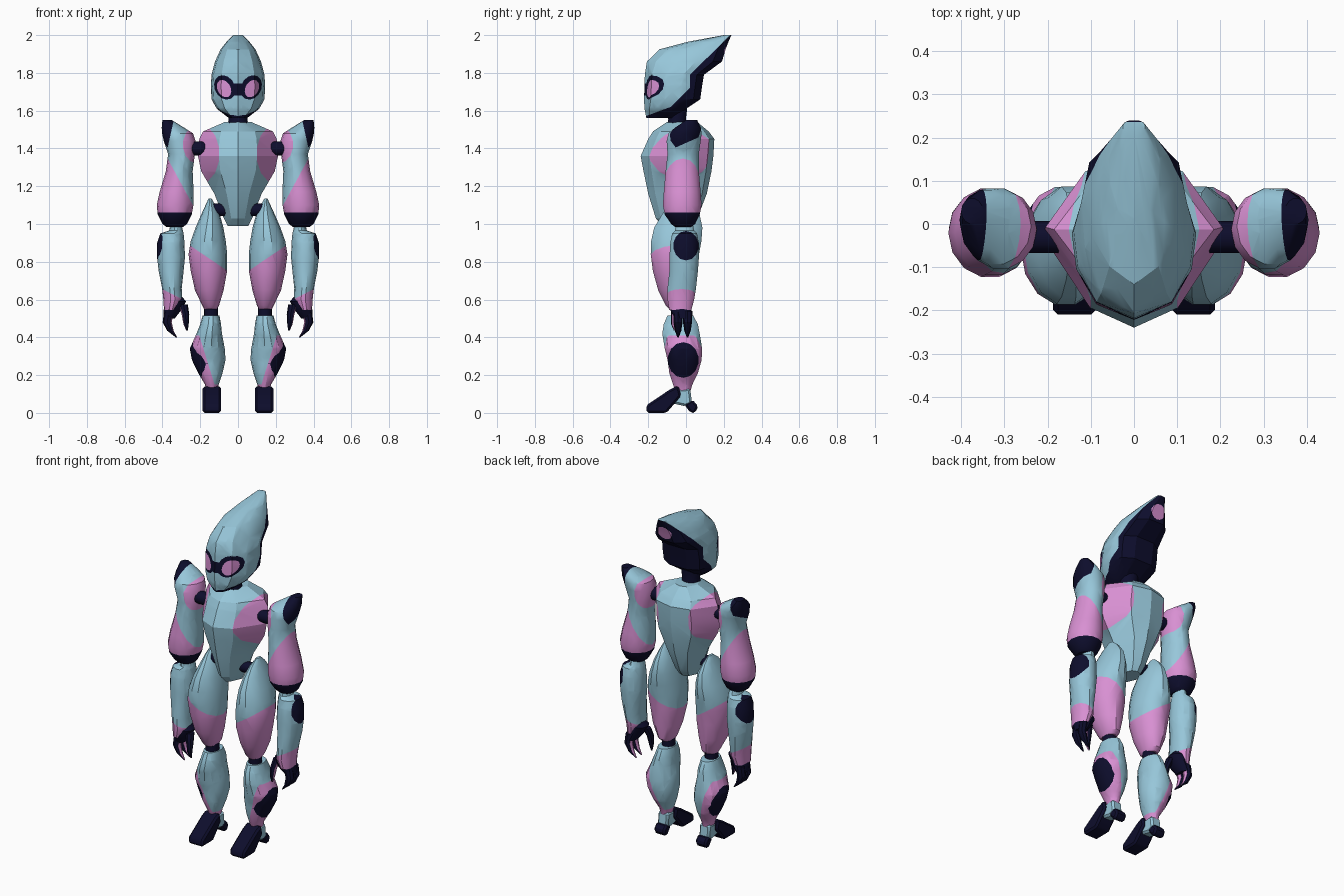
import bpy, bmesh, math
from mathutils import Vector

if "Cube" in bpy.data.objects:
    bpy.data.objects.remove(bpy.data.objects["Cube"])

COLOURS = {"light_blue": (0.31, 0.57, 0.70), "pink": (0.69, 0.28, 0.65), "navy": (0.004, 0.004, 0.025)}
MATS = []
for n, c in COLOURS.items():
    m = bpy.data.materials.new(n)
    m.diffuse_color = (*c, 1)
    m.use_nodes = True
    m.node_tree.nodes["Principled BSDF"].inputs["Base Color"].default_value = m.diffuse_color
    MATS.append(m)
BLUE, PINK, NAVY = range(3)
AX = {"x": 0, "y": 1, "z": 2}


def loft(rings, mat=BLUE):
    bm = bmesh.new()
    rows = [[bm.verts.new(p) for p in r] for r in rings]
    n = len(rows[0])
    for a, b in zip(rows, rows[1:]):
        for i in range(n):
            bm.faces.new((a[i], a[(i + 1) % n], b[(i + 1) % n], b[i]))
    bm.faces.new(rows[0])
    bm.faces.new(rows[-1])
    bmesh.ops.triangulate(bm, faces=bm.faces[:])
    bmesh.ops.recalc_face_normals(bm, faces=bm.faces[:])
    for f in bm.faces:
        f.material_index = mat
    return bm


def oval(z, x0, x1, y0, y1, n=14):
    """Horizontal elliptical ring from its extents."""
    return [((x0 + x1) / 2 + (x1 - x0) / 2 * math.cos(2 * math.pi * i / n),
             (y0 + y1) / 2 + (y1 - y0) / 2 * math.sin(2 * math.pi * i / n), z) for i in range(n)]


def shaped(z, w, f, b, half):
    """Horizontal symmetric ring from a half template of (width, depth) fractions."""
    right = [(u * w, f + t * (b - f), z) for u, t in half]
    return right + [(-x, y, z) for x, y, z in reversed(right) if x > 1e-6]


def plane(a, b, p, no):
    """Half-space limit in the a/b plane; the normal points out of the region."""
    co, nv = Vector((0, 0, 0)), Vector((0, 0, 0))
    co[AX[a]], co[AX[b]] = p
    nv[AX[a]], nv[AX[b]] = no
    return co, nv.normalized()


def below(a, p, q):
    """Region under the line p-q (p first along the axis a)."""
    return plane(a, "z", p, (p[1] - q[1], q[0] - p[0]))


def limit(a, v, sign):
    return plane(a, "z" if a != "z" else "x", (v, 0), (sign, 0))


def ellipse(a, c, r, tilt=0, n=14):
    out = []
    for i in range(n):
        t = 2 * math.pi * i / n
        u, v = r[0] * math.cos(t), r[1] * math.sin(t)
        nu, nv = math.cos(t) / r[0], math.sin(t) / r[1]
        ct, st = math.cos(tilt), math.sin(tilt)
        out.append(plane(a, "z", (c[0] + u * ct - v * st, c[1] + u * st + v * ct),
                         (nu * ct - nv * st, nu * st + nv * ct)))
    return out


def paint(bm, mat, planes):
    """Cut the faces along a convex region and colour its inside."""
    def inside(k):
        return [f for f in bm.faces if all((f.calc_center_median() - co).dot(no) < 1e-6
                                           for co, no in planes[:k])]
    for k, (co, no) in enumerate(planes):
        fs = inside(k)
        es = list({e for f in fs for e in f.edges})
        vs = list({v for f in fs for v in f.verts})
        bmesh.ops.bisect_plane(bm, geom=vs + es + fs, dist=1e-5, plane_co=co, plane_no=no)
    for f in inside(len(planes)):
        f.material_index = mat


def finish(bm, name, pair=False, angle=32):
    for side in ((1, -1) if pair else (0,)):
        b = bm.copy()
        if side == -1:
            for v in b.verts:
                v.co.x *= -1
            bmesh.ops.reverse_faces(b, faces=b.faces[:])
        for f in b.faces:
            f.smooth = True
        full = name + {1: "_right", -1: "_left", 0: ""}[side]
        me = bpy.data.meshes.new(full)
        b.to_mesh(me)
        b.free()
        for m in MATS:
            me.materials.append(m)
        me.set_sharp_from_angle(angle=math.radians(angle))
        bpy.context.collection.objects.link(bpy.data.objects.new(full, me))
    bm.free()


# Head with swept-back crest
HEAD = [(0, 0), (0.62, 0.12), (0.93, 0.38), (1, 0.65), (0.85, 0.88), (0.42, 1), (0, 1)]
bm = loft([shaped(*r, HEAD) for r in [
    (1.562, 0.05, -0.21, -0.06), (1.61, 0.112, -0.22, 0.0), (1.66, 0.14, -0.222, 0.075),
    (1.73, 0.144, -0.22, 0.085), (1.79, 0.14, -0.218, 0.095), (1.86, 0.122, -0.207, 0.19),
    (1.925, 0.092, -0.14, 0.21), (1.965, 0.06, 0.01, 0.225), (2.0, 0.026, 0.20, 0.24)]])
paint(bm, NAVY, [below("y", (0.03, 1.80), (0.20, 1.965)), limit("y", 0.022, -1)])
paint(bm, NAVY, [below("y", (-0.08, 1.62), (0.02, 1.72))])
paint(bm, NAVY, [below("y", (-0.21, 1.572), (-0.08, 1.62))])
paint(bm, PINK, ellipse("x", (0, 1.915), (0.045, 0.04)) + [limit("y", 0.192, -1)])
face = [limit("y", -0.06, 1)]
paint(bm, NAVY, [limit("x", 0.045, 1), limit("x", -0.045, -1), limit("z", 1.745, 1), limit("z", 1.68, -1)] + face)
for s in (1, -1):
    paint(bm, NAVY, ellipse("x", (s * 0.07, 1.723), (0.052, 0.066), -s * 0.5) + face)
    paint(bm, PINK, ellipse("x", (s * 0.074, 1.717), (0.034, 0.048), -s * 0.5) + face)
finish(bm, "head", angle=28)

# Neck
finish(loft([oval(1.50, -0.06, 0.06, -0.11, 0.01), oval(1.55, -0.05, 0.05, -0.095, 0.0),
             oval(1.63, -0.055, 0.055, -0.10, 0.01)], NAVY), "neck")

# Torso
TORSO = [(0, 0), (0.48, 0.12), (1, 0.55), (0.55, 0.92), (0, 1)]
bm = loft([shaped(*r, TORSO) for r in [
    (0.99, 0.055, -0.12, 0.03), (1.03, 0.075, -0.16, 0.06), (1.16, 0.125, -0.20, 0.11),
    (1.28, 0.195, -0.225, 0.135), (1.36, 0.212, -0.24, 0.145), (1.45, 0.205, -0.20, 0.15),
    (1.49, 0.185, -0.175, 0.12), (1.54, 0.07, -0.10, 0.06)]])
for s in (1, -1):
    paint(bm, PINK, ellipse("x", (s * 0.205, 1.37), (0.105, 0.155)))
finish(bm, "torso", angle=22)


def rod(x0, x1, y, z, r):
    """Joint pin running along x."""
    return loft([[(x, y + r * math.cos(t * math.pi / 6), z + r * math.sin(t * math.pi / 6))
                  for t in range(12)] for x in (x0, x1)], NAVY)


# Shoulder, hip and knee joints
finish(rod(0.17, 0.28, -0.03, 1.40, 0.037), "shoulder_joint", True)
finish(rod(0.04, 0.16, -0.05, 1.075, 0.033), "hip_joint", True)
finish(loft([oval(0.49, 0.105, 0.18, -0.08, 0.0), oval(0.58, 0.105, 0.18, -0.08, 0.0)], NAVY), "knee_joint", True)

# Upper arm
bm = loft([oval(*r) for r in [
    (0.985, 0.29, 0.38, -0.06, 0.03), (1.0, 0.27, 0.40, -0.08, 0.05), (1.05, 0.245, 0.425, -0.115, 0.075),
    (1.10, 0.236, 0.43, -0.125, 0.085), (1.17, 0.235, 0.415, -0.12, 0.08), (1.28, 0.24, 0.382, -0.11, 0.07),
    (1.37, 0.228, 0.37, -0.10, 0.07), (1.44, 0.225, 0.393, -0.105, 0.08), (1.48, 0.238, 0.402, -0.095, 0.085),
    (1.51, 0.285, 0.404, -0.06, 0.08), (1.55, 0.35, 0.40, 0.0, 0.06)]])
paint(bm, PINK, [below("x", (0.25, 1.12), (0.38, 1.36))])
paint(bm, PINK, ellipse("x", (0.22, 1.42), (0.07, 0.095)))
paint(bm, NAVY, [plane("x", "z", (0.34, 1.55), (-0.18, -0.04)), plane("y", "z", (-0.1, 1.385), (0.08, -0.18))])
paint(bm, NAVY, [limit("z", 1.06, 1)])
finish(bm, "upper_arm", True)

# Forearm
bm = loft([oval(*r) for r in [
    (0.545, 0.32, 0.392, -0.09, 0.03), (0.60, 0.295, 0.395, -0.10, 0.045), (0.66, 0.298, 0.402, -0.10, 0.055),
    (0.75, 0.288, 0.42, -0.09, 0.065), (0.82, 0.281, 0.428, -0.09, 0.07), (0.90, 0.283, 0.428, -0.085, 0.07),
    (0.95, 0.288, 0.412, -0.075, 0.06), (0.965, 0.292, 0.365, -0.06, 0.045), (1.03, 0.305, 0.35, -0.05, 0.03)]])
paint(bm, PINK, [below("x", (0.30, 0.605), (0.40, 0.655))])
paint(bm, NAVY, ellipse("y", (0.0, 0.885), (0.066, 0.076)) + [limit("x", 0.36, -1)])
finish(bm, "forearm", True)

# Hand: palm, two outer claws, one thumb claw
finish(loft([oval(0.50, 0.335, 0.395, -0.06, 0.03), oval(0.545, 0.30, 0.394, -0.085, 0.03),
             oval(0.59, 0.275, 0.38, -0.08, 0.03), oval(0.62, 0.30, 0.36, -0.06, 0.02)], NAVY), "palm", True)


def claw(name, path):
    bm = loft([oval(z, x - r, x + r, y - r, y + r, 8) for x, y, z, r in path], NAVY)
    for f in bm.faces:
        if f.normal.x * (1 if path[0][0] < 0.3 else -1) > 0.75:
            f.material_index = PINK
    finish(bm, name, True)


for i, y in enumerate((-0.042, 0.008)):
    claw("outer_claw_%d" % (i + 1), [(0.365, y, 0.54, 0.026), (0.375, y, 0.48, 0.024),
                                    (0.358, y, 0.435, 0.017), (0.326, y, 0.40, 0.004)])
claw("thumb_claw", [(0.29, -0.04, 0.575, 0.024), (0.278, -0.06, 0.52, 0.02),
                    (0.275, -0.065, 0.47, 0.014), (0.27, -0.06, 0.435, 0.004)])

# Thigh
bm = loft([oval(*r) for r in [
    (0.55, 0.11, 0.18, -0.09, 0.01), (0.57, 0.10, 0.19, -0.11, 0.035), (0.65, 0.076, 0.228, -0.15, 0.05),
    (0.75, 0.058, 0.25, -0.178, 0.06), (0.84, 0.057, 0.262, -0.19, 0.072), (0.91, 0.065, 0.25, -0.188, 0.085),
    (0.98, 0.077, 0.225, -0.172, 0.09), (1.05, 0.096, 0.195, -0.13, 0.075), (1.10, 0.12, 0.172, -0.09, 0.04),
    (1.135, 0.14, 0.156, -0.04, 0.0)]])
paint(bm, PINK, [below("x", (0.06, 0.755), (0.26, 0.89))])
finish(bm, "thigh", True)

# Shin
bm = loft([oval(*r) for r in [
    (0.10, 0.115, 0.165, -0.05, 0.02), (0.15, 0.102, 0.175, -0.07, 0.035), (0.21, 0.082, 0.21, -0.09, 0.065),
    (0.28, 0.066, 0.244, -0.10, 0.085), (0.34, 0.07, 0.255, -0.115, 0.088), (0.42, 0.085, 0.22, -0.128, 0.075),
    (0.47, 0.09, 0.20, -0.12, 0.065), (0.515, 0.098, 0.188, -0.10, 0.04)]])
paint(bm, PINK, [plane("x", "z", (0.13, 0.17), (-0.24, 0.075)), limit("z", 0.41, 1)])
paint(bm, PINK, [limit("z", 0.15, 1)])
paint(bm, NAVY, ellipse("y", (-0.015, 0.28), (0.08, 0.092)) + [limit("x", 0.16, -1)])
finish(bm, "shin", True)


# Foot: toe wedge, ankle block, heel spur, from side profiles
def slab(name, profile, w, mat, cx=0.138):
    bm = loft([[(cx + x, y * k + (1 - k) * profile[0][0], z) for y, z in profile]
               for x, k in ((-w, 0.97), (w, 0.97))], mat)
    bmesh.ops.dissolve_limit(bm, angle_limit=0.02, verts=bm.verts[:], edges=bm.edges[:])
    bmesh.ops.bevel(bm, geom=bm.edges[:], offset=0.011, segments=1, affect="EDGES")
    for f in bm.faces:
        f.material_index = mat
    finish(bm, name, True)


slab("toe", [(-0.21, 0), (-0.21, 0.04), (-0.08, 0.125), (-0.035, 0.145), (-0.02, 0.09), (-0.10, 0)], 0.049, NAVY)
slab("ankle", [(-0.07, 0.05), (-0.04, 0.125), (0.025, 0.13), (0.035, 0.05), (0.0, 0.035)], 0.034, BLUE)
slab("heel", [(-0.01, 0.045), (0.035, 0.07), (0.068, 0.035), (0.05, 0), (0.025, 0)], 0.036, NAVY)
